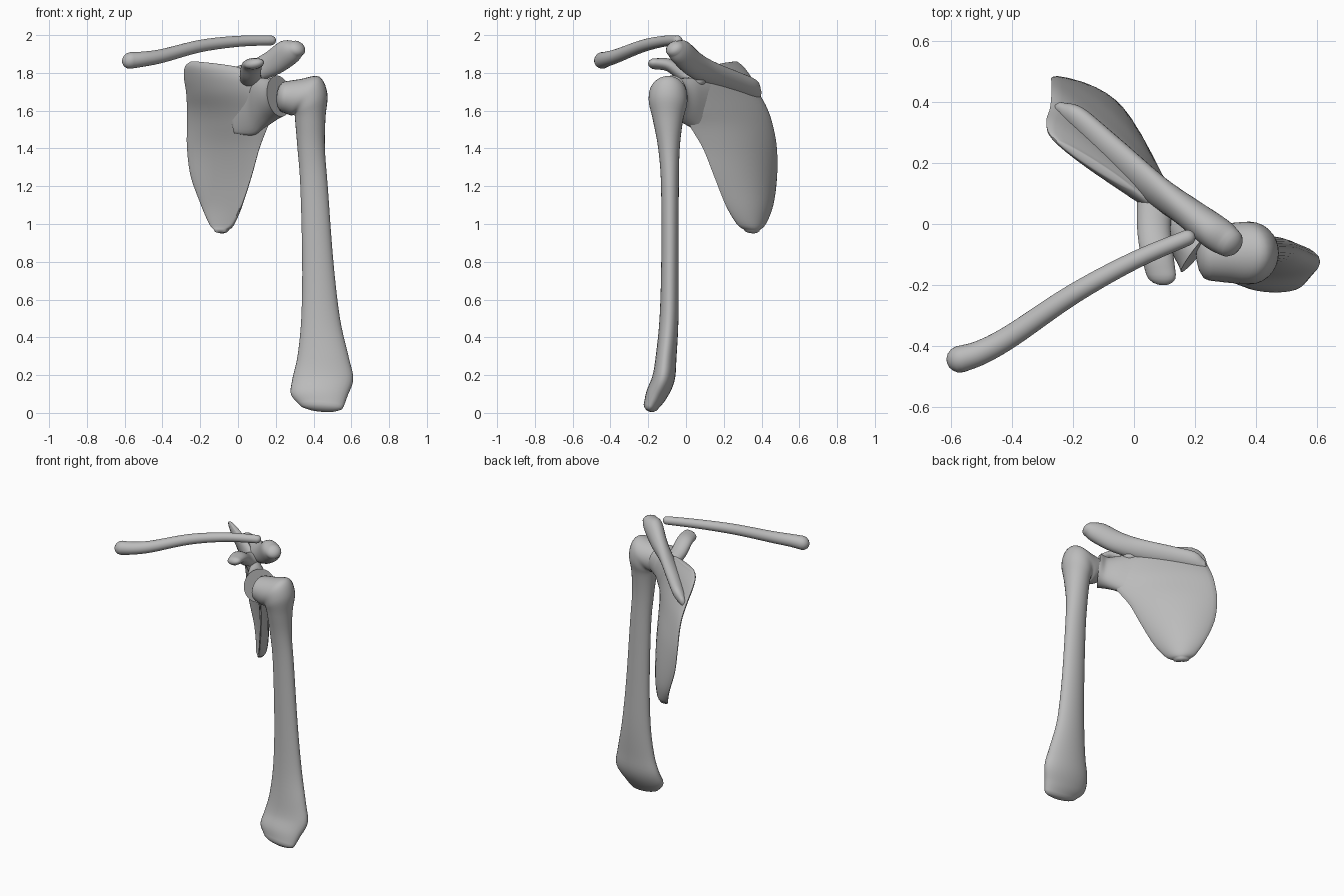
import bpy
import bmesh
import math
from mathutils import Vector

SIDES = 28
STEPS = 5

cube = bpy.data.objects.get("Cube")
if cube:
    bpy.data.objects.remove(cube, do_unlink=True)

# One plain bone colour
bone = bpy.data.materials.new("bone_grey")
bone.use_nodes = True
bone.diffuse_color = (0.5, 0.5, 0.5, 1)
bone.node_tree.nodes["Principled BSDF"].inputs["Base Color"].default_value = bone.diffuse_color
bone.node_tree.nodes["Principled BSDF"].inputs["Roughness"].default_value = 0.6


def catmull(a, b, c, d, t):
    return (b * 2 + (c - a) * t + (a * 2 - b * 5 + c * 4 - d) * t * t
            + (b * 3 - a - c * 3 + d) * t ** 3) * 0.5


def smooth_sections(sections):
    """Fill in between the sections with an interpolating spline."""
    ends = [sections[0]] + sections + [sections[-1]]
    result = []
    for i in range(len(sections) - 1):
        four = ends[i:i + 4]
        for k in range(STEPS):
            result.append([catmull(*values, k / STEPS) for values in zip(*four)])
    result.append(sections[-1])
    return result


def loft(name, rows, cap_start=1.0, cap_end=1.0):
    """Skin cross-sections: two edge points, half thickness and bow."""
    sections = [[Vector(r[0]), Vector(r[1]), r[2], r[3] if len(r) > 3 else 0.0]
                for r in rows]
    sections = smooth_sections(sections)
    centres = [(s[0] + s[1]) / 2 for s in sections]
    last = len(sections) - 1
    frames = []
    for i, (a, b, thick, bow) in enumerate(sections):
        tangent = (centres[min(i + 1, last)] - centres[max(i - 1, 0)]).normalized()
        u = (b - a) / 2
        normal = tangent.cross(u).normalized()
        frames.append((centres[i], u, normal, thick, bow, tangent))

    def dome(frame, sign, cap):
        c, u, n, thick, bow, tangent = frame
        radius = min(u.length, thick) * cap
        rings = []
        for degrees in (25, 50, 70, 84):
            angle = math.radians(degrees)
            k = math.cos(angle)
            centre = c + tangent * (sign * radius * math.sin(angle))
            rings.append((centre, u * k, n, thick * k, bow, tangent))
        return rings

    if cap_start:
        frames = dome(frames[0], -1, cap_start)[::-1] + frames
    if cap_end:
        frames += dome(frames[-1], 1, cap_end)

    bm = bmesh.new()
    rings = []
    for c, u, n, thick, bow, _ in frames:
        ring = []
        for j in range(SIDES):
            angle = math.tau * j / SIDES
            s = math.cos(angle)
            offset = thick * math.sin(angle) + bow * (1 - s * s)
            ring.append(bm.verts.new(c + u * s + n * offset))
        rings.append(ring)
    for low, high in zip(rings, rings[1:]):
        for j in range(SIDES):
            k = (j + 1) % SIDES
            bm.faces.new((low[j], low[k], high[k], high[j]))
    bm.faces.new(rings[0][::-1])
    bm.faces.new(rings[-1])
    bmesh.ops.recalc_face_normals(bm, faces=bm.faces)
    mesh = bpy.data.meshes.new(name)
    bm.to_mesh(mesh)
    bm.free()
    mesh.materials.append(bone)
    obj = bpy.data.objects.new(name, mesh)
    bpy.context.collection.objects.link(obj)
    bpy.ops.object.select_all(action='DESELECT')
    obj.select_set(True)
    bpy.context.view_layer.objects.active = obj
    bpy.ops.object.shade_smooth_by_angle(angle=math.radians(50))


def tube(name, points):
    """Round bar through (x, y, z, radius) points."""
    loft(name, [((x, y, z - r), (x, y, z + r), r) for x, y, z, r in points])


# Upper arm bone: flared lower end, slim shaft, head bent inwards
loft("upper_arm_bone", [
    ((.32, -.175, .05), (.56, -.19, .035), .042),
    ((.28, -.15, .1), (.58, -.165, .09), .056),
    ((.288, -.115, .18), (.61, -.125, .18), .06),
    ((.315, -.1, .3), (.585, -.11, .3), .055),
    ((.335, -.09, .5), (.54, -.09, .5), .05),
    ((.34, -.085, .8), (.505, -.085, .8), .046),
    ((.33, -.085, 1.2), (.475, -.085, 1.2), .047),
    ((.315, -.09, 1.4), (.46, -.09, 1.4), .057),
    ((.303, -.095, 1.54), (.463, -.095, 1.56), .08),
    ((.3, -.095, 1.575), (.473, -.095, 1.69), .1),
    ((.295, -.095, 1.578), (.43, -.095, 1.78), .102),
    ((.28, -.095, 1.575), (.33, -.095, 1.767), .097),
    ((.24, -.095, 1.59), (.25, -.095, 1.755), .09),
], cap_start=.9, cap_end=.5)

# Collar bone: gentle S-shaped bar
tube("collar_bone", [
    (-.57, -.443, 1.866, .044),
    (-.5, -.42, 1.873, .04),
    (-.4, -.365, 1.89, .037),
    (-.2, -.23, 1.942, .033),
    (0, -.12, 1.967, .029),
    (.175, -.045, 1.972, .026),
])

# Shoulder blade: thin plate, hollow at the front, upper part leaning forward
loft("shoulder_blade", [
    ((-.125, .385, .97), (-.055, .31, .97), .024, .015),
    ((-.15, .42, 1), (-.025, .27, 1), .028, .025),
    ((-.195, .46, 1.1), (.02, .21, 1.1), .03, .04),
    ((-.25, .48, 1.25), (.07, .15, 1.25), .03, .048),
    ((-.27, .48, 1.4), (.113, .09, 1.4), .03, .04),
    ((-.27, .46, 1.52), (.16, .02, 1.52), .032, .025),
    ((-.27, .43, 1.61), (.2, -.02, 1.61), .036, .01),
    ((-.275, .38, 1.7), (.19, -.02, 1.7), .04, 0),
    ((-.287, .34, 1.78), (.14, .01, 1.76), .036, 0),
    ((-.28, .3, 1.835), (.07, .06, 1.8), .026, 0),
    ((-.25, .27, 1.86), (.0, .11, 1.83), .015, 0),
], cap_start=.8, cap_end=.5)

# Neck and shallow socket facing the arm
loft("socket_neck", [
    ((-.02, .2, 1.48), (-.04, .21, 1.74), .012),
    ((.08, .1, 1.47), (.06, .1, 1.765), .034),
    ((.14, .03, 1.51), (.11, .03, 1.775), .055),
    ((.2, -.035, 1.55), (.16, -.05, 1.77), .075),
    ((.24, -.07, 1.57), (.195, -.085, 1.785), .102),
], cap_start=.5, cap_end=0)

# Ridge across the back of the blade, ending in the shoulder tip
loft("blade_ridge_and_tip", [
    ((.335, -.065, 1.89), (.285, -.055, 1.968), .05),
    ((.3, -.045, 1.85), (.23, -.01, 1.968), .057),
    ((.19, .015, 1.785), (.15, .07, 1.905), .05),
    ((.02, .1, 1.74), (.06, .17, 1.848), .042),
    ((-.12, .22, 1.7), (-.075, .29, 1.798), .042),
    ((-.21, .32, 1.67), (-.18, .375, 1.76), .036),
    ((-.25, .37, 1.66), (-.235, .39, 1.72), .02),
], cap_start=.8)

# Hooked process pointing forward above the socket
loft("hooked_process", [
    ((.01, .07, 1.775), (.13, .06, 1.755), .042),
    ((.01, -.01, 1.8), (.12, -.01, 1.785), .04),
    ((.02, -.09, 1.84), (.128, -.09, 1.842), .034),
    ((.04, -.165, 1.838), (.137, -.165, 1.858), .028),
], cap_end=1.3)
